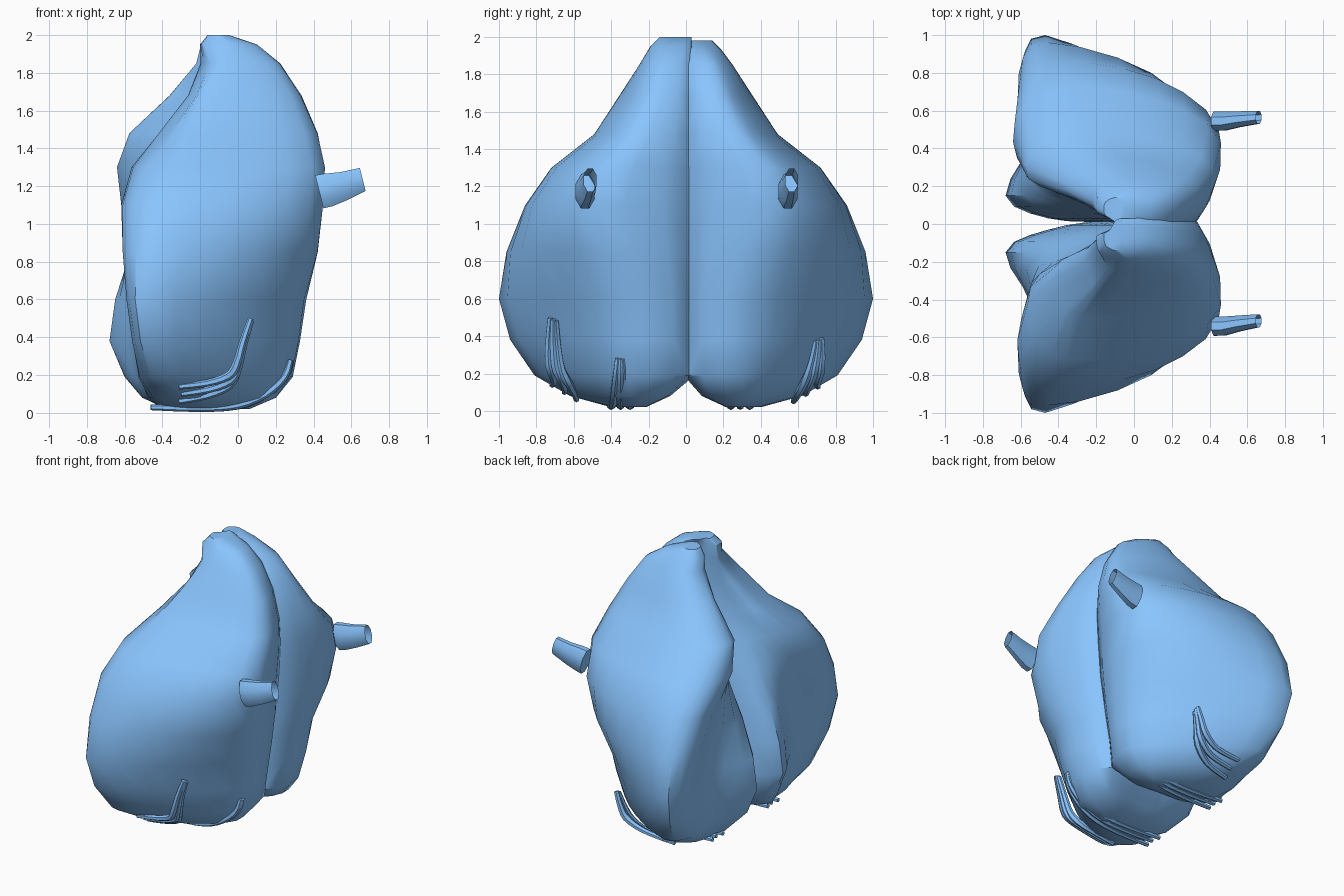
import bpy, bmesh, math
from mathutils import Vector

if "Cube" in bpy.data.objects:
    bpy.data.objects.remove(bpy.data.objects["Cube"])

BLUE = bpy.data.materials.new("blue")
BLUE.diffuse_color = (0.255, 0.56, 1.0, 1)
BLUE.use_nodes = True
BLUE.node_tree.nodes["Principled BSDF"].inputs["Base Color"].default_value = BLUE.diffuse_color


def catmull(a, b, c, d, t):
    return 0.5 * (2 * b + (c - a) * t + (2 * a - 5 * b + 4 * c - d) * t * t
                  + (3 * b - a - 3 * c + d) * t ** 3)


def spline(pts, steps, closed=False):
    n = len(pts)
    pick = (lambda i: pts[i % n]) if closed else (lambda i: pts[max(0, min(n - 1, i))])
    out = [catmull(pick(i - 1), pick(i), pick(i + 1), pick(i + 2), s / steps)
           for i in range(n if closed else n - 1) for s in range(steps)]
    return out if closed else out + [pts[-1]]


def loft(name, rings, cap_start=True, cap_end=True):
    bm = bmesh.new()
    vs = [[bm.verts.new(p) for p in r] for r in rings]
    n = len(vs[0])
    for a, b in zip(vs, vs[1:]):
        for i in range(n):
            j = (i + 1) % n
            bm.faces.new((a[i], a[j], b[j], b[i]))
    if cap_start:
        bm.faces.new(vs[0][::-1])
    if cap_end:
        bm.faces.new(vs[-1])
    bmesh.ops.recalc_face_normals(bm, faces=bm.faces)
    me = bpy.data.meshes.new(name)
    bm.to_mesh(me)
    bm.free()
    me.materials.append(BLUE)
    ob = bpy.data.objects.new(name, me)
    bpy.context.collection.objects.link(ob)
    bpy.ops.object.select_all(action='DESELECT')
    ob.select_set(True)
    bpy.context.view_layer.objects.active = ob
    bpy.ops.object.shade_smooth_by_angle(angle=math.radians(40))
    return ob


# Lobe sections: z, inner y, inner front x, front x, front y,
# outer x, outer y, back outer x, back hollow x, back inner x
SECTIONS = [
    (0.02, .22, .00, .06, .28, -.20, .40, -.36, -.40, -.35),
    (0.08, .10, .12, .20, .30, -.28, .62, -.45, -.48, -.50),
    (0.19, .01, .20, .28, .30, -.40, .81, -.52, -.52, -.60),
    (0.38, .01, .22, .32, .33, -.45, .94, -.56, -.54, -.68),
    (0.60, .01, .26, .35, .35, -.47, 1.0, -.59, -.53, -.65),
    (0.85, .01, .30, .42, .43, -.45, .96, -.61, -.53, -.57),
    (1.10, .01, .32, .45, .49, -.40, .86, -.61, -.57, -.46),
    (1.30, .01, .33, .46, .43, -.35, .72, -.60, -.62, -.39),
    (1.48, .01, .32, .42, .29, -.28, .49, -.52, -.56, -.32),
    (1.68, .01, .27, .33, .20, -.18, .36, -.32, -.36, -.25),
    (1.85, .01, .18, .22, .15, -.08, .25, -.18, -.22, -.20),
    (1.95, .01, .06, .10, .10, -.07, .19, -.18, -.20, -.19),
    (2.00, .01, -.06, -.05, .08, -.10, .14, -.15, -.16, -.15),
]


def section(row, side):
    z, yi, fi, f, yf, xo, w, bo, bh, bi = row
    z -= 0.02 * (side > 0 and z > 1.9)
    if side < 0:  # this lobe has a smaller upper back and meets the other one
        tuck = 0.16 * max(0, 1 - abs(z - 1.52) / 0.4)
        bo, bh, bi = bo + tuck, bh + tuck, bi + tuck * 0.4
        yi = yi - .03 if yi < .02 else yi
    g = (.06 + .05 * min(1, max(0, (z - .45) / .4))) * w
    back_y = max(yi, .01)
    pts = [(fi, yi), (f, yf),
           ((xo + f) / 2 + g, (yf + w) / 2 + g),
           (xo, w), (bo, yi + .83 * (w - yi)), (bh, yi + .48 * (w - yi)),
           (bi, back_y + min(.14, .25 * w)),
           (bi + .25 * (fi - bi), back_y + .02), (bi + .6 * (fi - bi), yi)]
    return [Vector((x, side * y, z)) for x, y in pts]


def lobe(name, side):
    loft(name, [spline(section(r, side), 3, True) for r in SECTIONS])


# Two mirrored body lobes
lobe("left_lobe", 1)
lobe("right_lobe", -1)


# Open tubes on the front of each lobe
def spout(name, y0, y1):
    stations = [((.43, y0, 1.17), .056, .095), ((.48, y0, 1.18), .054, .093),
                ((.56, (y0 + y1) / 2, 1.20), .045, .08), ((.66, y1, 1.235), .037, .066)]
    rings = []
    for c, ry, rz in stations:
        ring = []
        for k in range(8):
            a = math.tau * (k + .5) / 8
            ring.append(Vector(c) + Vector((-.25 * rz * math.sin(a),
                                            ry * math.cos(a), rz * math.sin(a))))
        rings.append(ring)
    loft(name, rings, True, False)


spout("left_spout", .545, .565)
spout("right_spout", -.54, -.512)


# Thin strands wrapping the underside
def strand(name, pts, radius):
    path = spline([Vector(p) for p in pts], 3)
    rings = []
    for i, p in enumerate(path):
        t = (path[min(i + 1, len(path) - 1)] - path[max(i - 1, 0)]).normalized()
        u = t.cross(Vector((0, 1, 0))).normalized()
        v = t.cross(u)
        r = radius * (1 - .35 * abs(2 * i / (len(path) - 1) - 1))
        rings.append([p + r * (u * math.cos(k * math.tau / 6) + v * math.sin(k * math.tau / 6))
                      for k in range(6)])
    loft(name, rings)


def bundle(name, pts, spread, rise=0):
    side = math.copysign(1, pts[0][1])
    for k in (-1, 0, 1):
        fan = []
        for i, (x, y, z) in enumerate(pts):
            s = k * (.015 + spread * i / (len(pts) - 1))
            fan.append((x - abs(s) * .2, y + s * side, max(z + rise * s, .024)))
        strand(f"{name}_{k + 2}", fan, .024)


for label, y in (("right", -.35), ("left", .29)):
    bundle(f"{label}_inner_strand",
           [(.28, y, .28), (.25, y, .19), (.15, y, .10), (.0, y, .04),
            (-.2, y, .024), (-.45, y, .03)], .045)
bundle("right_outer_strand", [(.07, -.71, .49), (.03, -.71, .36), (.0, -.70, .24), (-.04, -.67, .17),
                              (-.15, -.65, .125), (-.30, -.65, .10)], .05, .6)
bundle("left_outer_strand", [(.06, .71, .38), (.03, .70, .28), (-.01, .68, .19),
                             (-.12, .65, .12), (-.30, .64, .09)], .05, .6)
